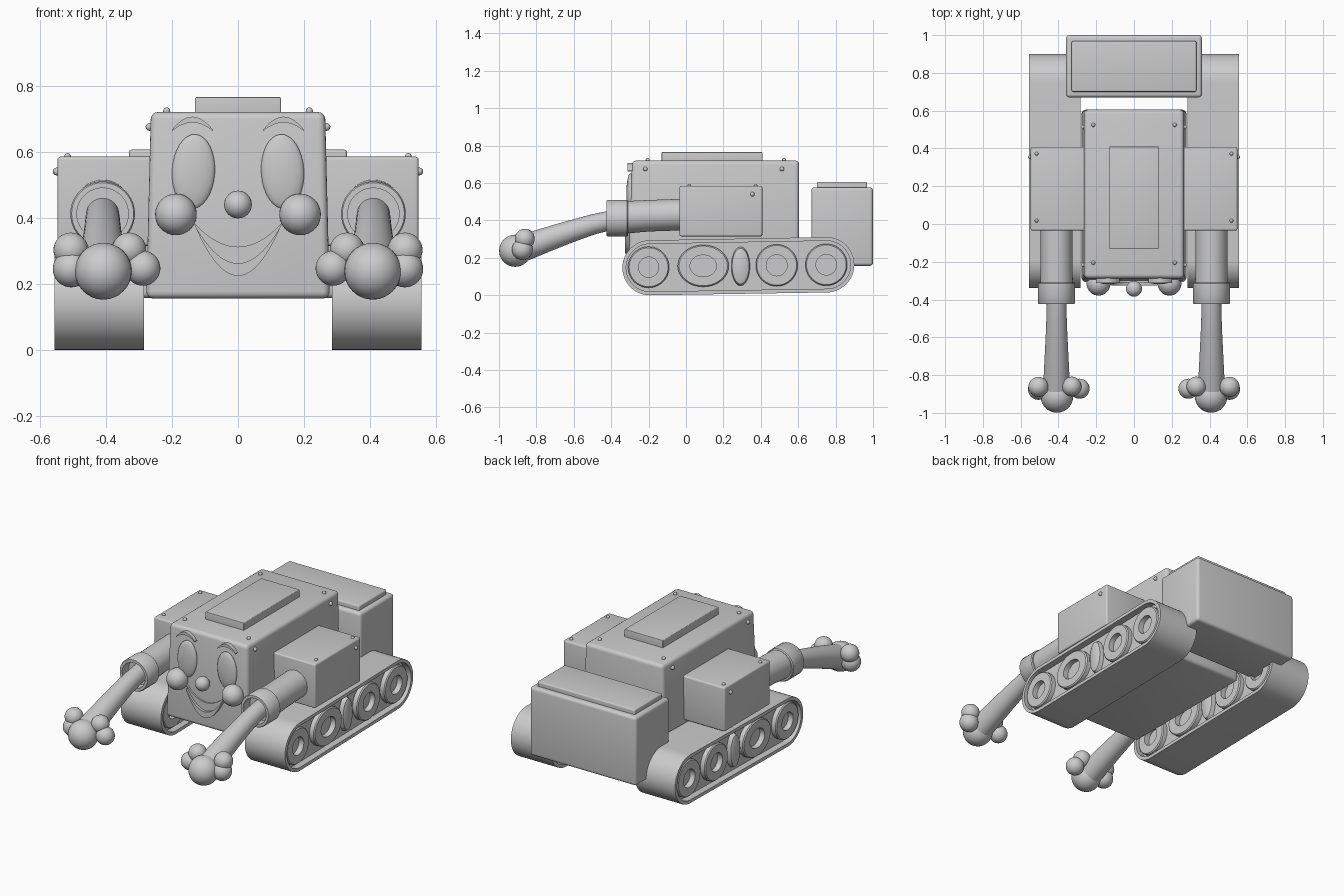
import bpy, bmesh
from math import sin, cos, pi, radians
from mathutils import Vector

if "Cube" in bpy.data.objects:
    bpy.data.objects.remove(bpy.data.objects["Cube"])


def finish(name, bm):
    bmesh.ops.remove_doubles(bm, verts=bm.verts[:], dist=1e-5)
    bmesh.ops.recalc_face_normals(bm, faces=bm.faces[:])
    me = bpy.data.meshes.new(name)
    bm.to_mesh(me)
    bm.free()
    ob = bpy.data.objects.new(name, me)
    bpy.context.collection.objects.link(ob)
    return ob


def box(name, lo, hi, bevel=0.015, taper=0.0, lean=0.0):
    """Rounded box; taper narrows the top in x, lean pulls the top front edge back."""
    bm = bmesh.new()
    bmesh.ops.create_cube(bm, size=1)
    for v in bm.verts:
        top, front = v.co.z > 0, v.co.y < 0
        v.co = [lo[i] if v.co[i] < 0 else hi[i] for i in range(3)]
        if top:
            v.co.x -= taper if v.co.x > 0 else -taper
            v.co.y += lean if front else 0
    bmesh.ops.bevel(bm, geom=bm.edges[:], offset=bevel, segments=4,
                    profile=0.5, affect='EDGES')
    return finish(name, bm)


def ball(name, loc, r, scale=(1, 1, 1), tilt=0.0, seg=32):
    bm = bmesh.new()
    bmesh.ops.create_uvsphere(bm, u_segments=seg, v_segments=seg // 2, radius=r)
    ob = finish(name, bm)
    ob.location, ob.scale, ob.rotation_euler = loc, scale, (0, tilt, 0)
    return ob


def tube(name, rings, axis, n=40):
    """Skin circles given as (centre, radius), all square to one axis."""
    bm = bmesh.new()
    q = Vector(axis).to_track_quat('Z', 'Y')
    loops = []
    for c, r in rings:
        loops.append([bm.verts.new(Vector(c) + q @ Vector(
            (r * cos(2 * pi * i / n), r * sin(2 * pi * i / n), 0))) for i in range(n)])
    for a, b in zip(loops, loops[1:]):
        for i in range(n):
            j = (i + 1) % n
            bm.faces.new((a[i], a[j], b[j], b[i]))
    bm.faces.new(loops[0])
    bm.faces.new(loops[-1])
    return finish(name, bm)


def track_outline(inset, n=24):
    """Two unequal-height half circles joined by straight runs, in (y, z)."""
    pts = []
    for cy, cz, r, start in ((0.752, 0.163, 0.148, -90), (-0.193, 0.147, 0.147, 90)):
        for i in range(n + 1):
            a = radians(start + 180 * i / n)
            pts.append((cy + (r - inset) * cos(a), cz + (r - inset) * sin(a)))
    return pts


def track_belt(name, x0, x1, thick):
    bm = bmesh.new()
    loops = [[bm.verts.new((x, y, z)) for y, z in track_outline(d)]
             for x, d in ((x0, 0), (x1, 0), (x1, thick), (x0, thick))]
    n = len(loops[0])
    for k in range(4):
        a, b = loops[k], loops[(k + 1) % 4]
        for i in range(n):
            j = (i + 1) % n
            bm.faces.new((a[i], a[j], b[j], b[i]))
    return finish(name, bm)


def track_web(name, x0, x1, inset):
    bm = bmesh.new()
    f = bm.faces.new([bm.verts.new((x0, y, z)) for y, z in track_outline(inset)])
    ext = bmesh.ops.extrude_face_region(bm, geom=[f])['geom']
    bmesh.ops.translate(bm, vec=(x1 - x0, 0, 0),
                        verts=[g for g in ext if isinstance(g, bmesh.types.BMVert)])
    return finish(name, bm)


def crescent(name, cx, half, z_end, z_top, z_bot, y_front, y_back, n=20):
    """Curved sliver on the face, thickest in the middle."""
    bm = bmesh.new()
    rows = []
    for i in range(n + 1):
        t = -1 + 2 * i / n
        zt = z_top + (z_end + 0.002 - z_top) * t * t
        zb = z_bot + (z_end - 0.002 - z_bot) * t * t
        x = cx + half * t
        rows.append([bm.verts.new(p) for p in (
            (x, y_front, zt), (x, y_front, zb), (x, y_back, zb), (x, y_back, zt))])
    for a, b in zip(rows, rows[1:]):
        for k in range(4):
            m = (k + 1) % 4
            bm.faces.new((a[k], a[m], b[m], b[k]))
    bm.faces.new(rows[0])
    bm.faces.new(rows[-1])
    return finish(name, bm)


# Main body, its lid, and the rear box with its lid
box("body", (-0.278, -0.308, 0.155), (0.278, 0.605, 0.72), 0.022, 0.014, 0.02)
box("body_lid", (-0.13, -0.13, 0.70), (0.13, 0.41, 0.765), 0.004)
box("rear_box", (-0.36, 0.67, 0.157), (0.36, 1.0, 0.577), 0.018)
box("rear_box_lid", (-0.33, 0.70, 0.56), (0.33, 0.968, 0.606), 0.008)

# Face centre pieces
ball("nose", (0, -0.343, 0.44), 0.042)
crescent("mouth", 0, 0.135, 0.385, 0.312, 0.262, -0.311, -0.28)
crescent("lower_lip", 0, 0.125, 0.365, 0.262, 0.224, -0.325, -0.28)

for s, side in ((-1, "left"), (1, "right")):
    # Face pieces
    ball(f"{side}_eye", (s * 0.135, -0.297, 0.54), 1, (0.065, 0.022, 0.113), s * radians(-3))
    crescent(f"{side}_eyebrow", s * 0.138, 0.062, 0.664, 0.706, 0.688, -0.312, -0.27)
    ball(f"{side}_cheek", (s * 0.188, -0.316, 0.41), 0.063)

    # Body screws
    for k, y in enumerate((-0.205, 0.525)):
        ball(f"{side}_top_screw_{k}", (s * 0.216, y, 0.723), 0.011, seg=12)
        ball(f"{side}_side_screw_{k}", (s * 0.268, y - 0.012, 0.675), 0.012, seg=12)

    # Shoulder box and screws
    x0, x1 = sorted((s * 0.25, s * 0.547))
    box(f"{side}_shoulder_box", (x0, -0.035, 0.315), (x1, 0.408, 0.585), 0.01)
    for k, y in enumerate((0.018, 0.372)):
        ball(f"{side}_shoulder_screw_{k}", (s * 0.516, y, 0.586), 0.01, seg=12)
    ball(f"{side}_shoulder_side_screw", (s * 0.549, 0.355, 0.54), 0.012, seg=12)

    # Arm sleeve, open collar and curved forearm
    x = s * 0.41
    tube(f"{side}_sleeve", [((x, 0.0, 0.432), 0.084), ((x, -0.2, 0.425), 0.084),
                            ((x, -0.35, 0.415), 0.087)], (0, -1, -0.04))
    tube(f"{side}_collar", [((x, y, 0.412), r) for y, r in (
        (-0.31, 0.08), (-0.31, 0.093), (-0.316, 0.098), (-0.418, 0.098), (-0.424, 0.094),
        (-0.424, 0.078), (-0.36, 0.078))], (0, -1, 0))
    tube(f"{side}_forearm", [((x, y, z), r) for y, z, r in (
        (-0.34, 0.412, 0.05), (-0.42, 0.397, 0.052), (-0.5, 0.378, 0.054),
        (-0.58, 0.353, 0.057), (-0.66, 0.327, 0.061), (-0.74, 0.299, 0.065),
        (-0.82, 0.270, 0.069), (-0.89, 0.245, 0.072))], (0, -1, -0.3))

    # Hand: palm with four round fingers
    ball(f"{side}_palm", (s * 0.408, -0.913, 0.238), 0.086)
    for k, (fx, fy, fz, r) in enumerate((
            (0.288, -0.872, 0.247, 0.053), (0.33, -0.86, 0.303, 0.052),
            (0.505, -0.875, 0.245, 0.056), (0.506, -0.862, 0.302, 0.053))):
        ball(f"{side}_finger_{k}", (s * fx, fy, fz), r)

    # Track: belt, recessed web and wheels
    cx = s * 0.42
    track_belt(f"{side}_track_belt", cx - 0.136, cx + 0.136, 0.02)
    track_web(f"{side}_track_web", cx - 0.095, cx + 0.095, 0.015)
    for k, (y, z, ro, ri, sy) in enumerate((
            (-0.2, 0.15, 0.11, 0.054, 1), (0.092, 0.157, 0.112, 0.058, 1.22),
            (0.485, 0.16, 0.112, 0.056, 1), (0.75, 0.163, 0.112, 0.055, 1))):
        w = 0.128
        wheel = tube(f"{side}_wheel_{k}", [((d, 0, 0), r) for d, r in (
            (-w + 0.04, ri), (-w, ri), (-w, ro - 0.006), (-w + 0.006, ro),
            (w - 0.006, ro), (w, ro - 0.006), (w, ri), (w - 0.04, ri))], (1, 0, 0))
        wheel.location, wheel.scale = (cx, y, z), (1, sy, 1)
    spacer = tube(f"{side}_track_spacer", [((d, 0, 0), r) for d, r in (
        (-0.128, 0.07), (-0.12, 0.095), (-0.1, 0.104),
        (0.1, 0.104), (0.12, 0.095), (0.128, 0.07))], (1, 0, 0))
    spacer.location, spacer.scale = (cx, 0.292, 0.155), (1, 0.48, 1)

# Smooth shading with crisp edges
bpy.ops.object.select_all(action='SELECT')
bpy.context.view_layer.objects.active = bpy.data.objects["body"]
bpy.ops.object.shade_smooth_by_angle(angle=radians(35))
